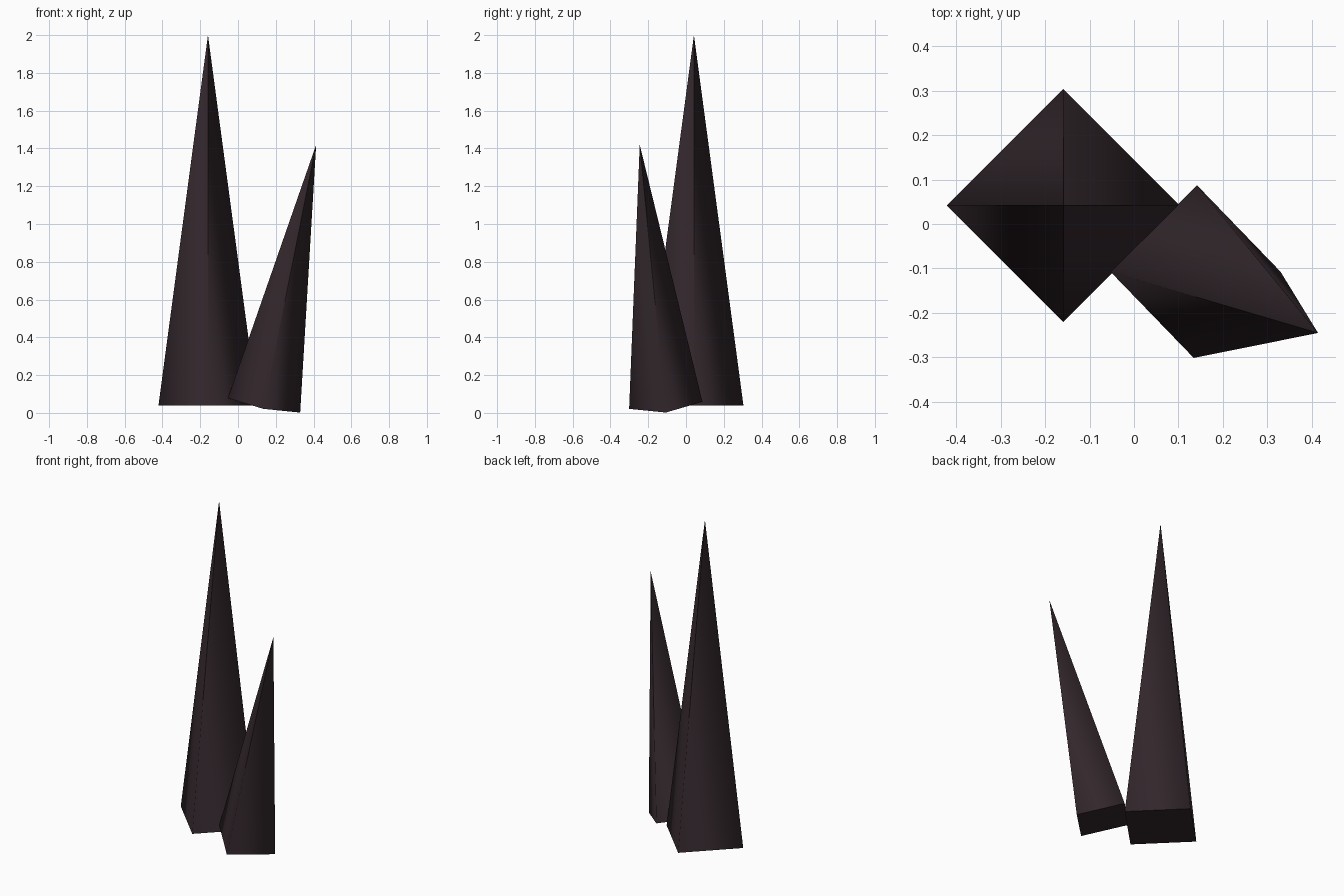
import bpy
import bmesh
from math import radians
from mathutils import Vector, Matrix

if "Cube" in bpy.data.objects:
    bpy.data.objects.remove(bpy.data.objects["Cube"])

# Dark obsidian-like material
mat = bpy.data.materials.new("dark_stone")
mat.diffuse_color = (0.032, 0.020, 0.025, 1)
mat.use_nodes = True
mat.node_tree.nodes["Principled BSDF"].inputs["Base Color"].default_value = mat.diffuse_color


def spike(name, radius, height, base, tilt=(0, 0)):
    """Four-sided spike with its base centre at `base`, tilted about x then y."""
    bm = bmesh.new()
    bmesh.ops.create_cone(bm, cap_ends=True, segments=4, radius1=radius, radius2=0,
                          depth=height, matrix=Matrix.Translation((0, 0, height / 2)))
    bmesh.ops.remove_doubles(bm, verts=bm.verts, dist=1e-5)
    bmesh.ops.recalc_face_normals(bm, faces=bm.faces)
    mesh = bpy.data.meshes.new(name)
    bm.to_mesh(mesh)
    bm.free()
    mesh.materials.append(mat)
    mesh.shade_smooth()

    # Rounded shading around the foot, crisp at the tip, flat underside
    normals = [Vector((0, 0, -1))] * len(mesh.loops)
    for face in mesh.polygons:
        if face.normal.z < -0.5:
            continue
        foot = [mesh.vertices[v].co for v in face.vertices
                if mesh.vertices[v].co.z < height / 2]
        lead = foot[1] if foot[0].cross(foot[1]).z > 0 else foot[0]
        for i in face.loop_indices:
            co = mesh.vertices[mesh.loops[i].vertex_index].co
            out = co if co.z < height / 2 else lead
            normals[i] = Vector((out.x / radius, out.y / radius, radius / height)).normalized()
    mesh.normals_split_custom_set(normals)

    obj = bpy.data.objects.new(name, mesh)
    obj.location = base
    obj.rotation_euler = (radians(tilt[0]), radians(tilt[1]), 0)
    bpy.context.collection.objects.link(obj)
    return obj


# Tall upright spike and the smaller leaning one
spike("tall_spike", 0.262, 1.96, (-0.159, 0.042, 0.04))
spike("leaning_spike", 0.195, 1.414, (0.138, -0.107, 0.04), tilt=(5.6, 11.3))
